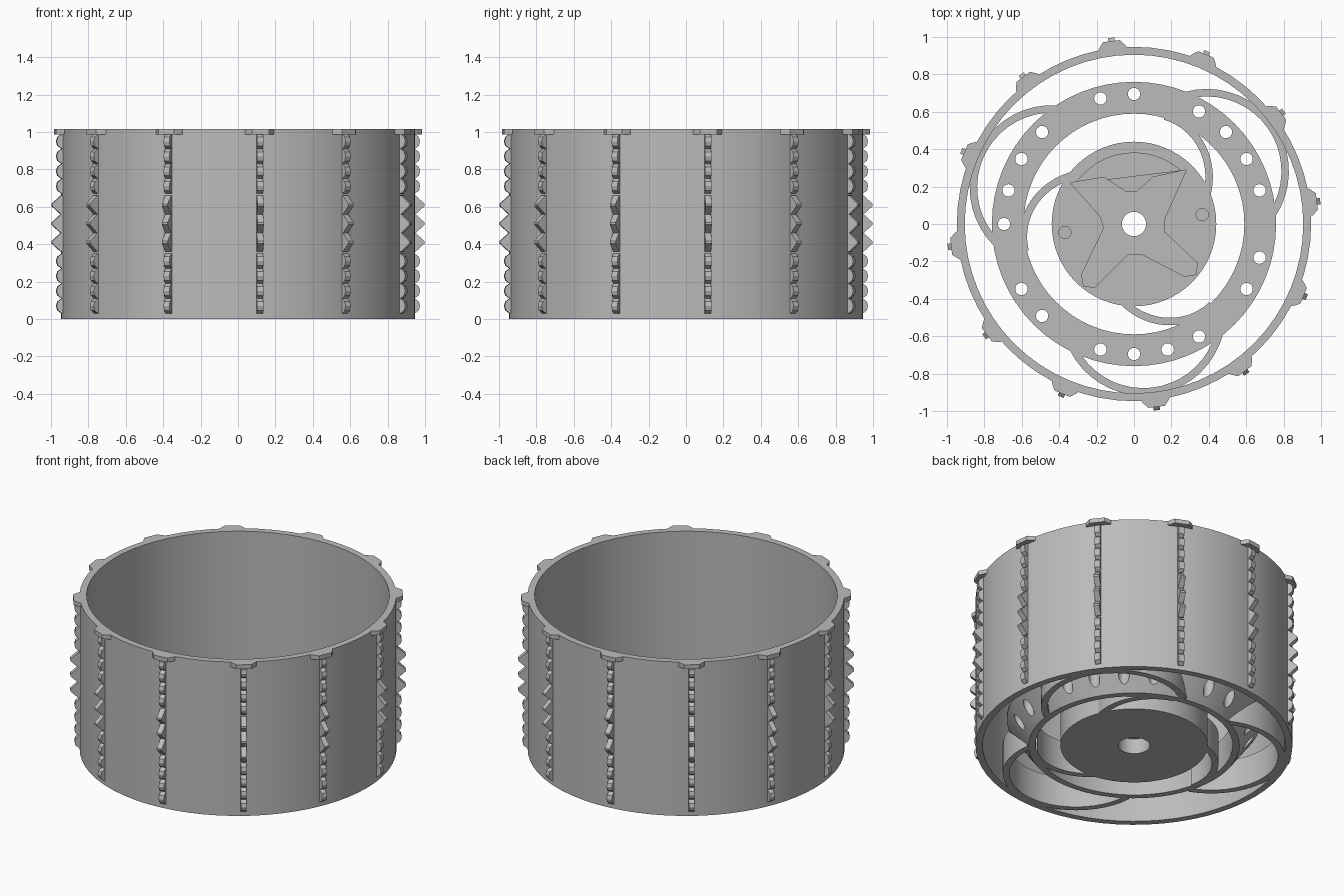
import bpy, bmesh
from math import sin, cos, pi, radians

if "Cube" in bpy.data.objects:
    bpy.data.objects.remove(bpy.data.objects["Cube"], do_unlink=True)

grey = bpy.data.materials.new("plain_grey")
grey.use_nodes = True
colour = (0.5, 0.5, 0.5, 1)
grey.diffuse_color = colour
grey.node_tree.nodes["Principled BSDF"].inputs["Base Color"].default_value = colour


def polar(r, a):
    return (r * cos(a), r * sin(a))


def finish(name, bm, smooth=True):
    bmesh.ops.recalc_face_normals(bm, faces=bm.faces)
    mesh = bpy.data.meshes.new(name)
    bm.to_mesh(mesh)
    bm.free()
    mesh.materials.append(grey)
    obj = bpy.data.objects.new(name, mesh)
    bpy.context.collection.objects.link(obj)
    if smooth:
        activate(obj)
        bpy.ops.object.shade_smooth_by_angle(angle=radians(30))
    return obj


def activate(obj):
    bpy.ops.object.select_all(action='DESELECT')
    obj.select_set(True)
    bpy.context.view_layer.objects.active = obj


def lathe(name, profile, n=64):
    bm = bmesh.new()
    rings = [[bm.verts.new((*polar(r, 2 * pi * i / n), z)) for r, z in profile]
             for i in range(n)]
    m = len(profile)
    for i in range(n):
        a, b = rings[i], rings[(i + 1) % n]
        for j in range(m):
            k = (j + 1) % m
            bm.faces.new((a[j], b[j], b[k], a[k]))
    return finish(name, bm)


def prism(bm, bottom, top):
    """Closed solid between two matching loops of 3D points."""
    a = [bm.verts.new(p) for p in bottom]
    b = [bm.verts.new(p) for p in top]
    bm.faces.new(a[::-1])
    bm.faces.new(b)
    for i in range(len(a)):
        k = (i + 1) % len(a)
        bm.faces.new((a[i], a[k], b[k], b[i]))


def upright(bm, outline, z0, z1):
    prism(bm, [(x, y, z0) for x, y in outline], [(x, y, z1) for x, y in outline])


def turn(points, a):
    return [(x * cos(a) - y * sin(a), x * sin(a) + y * cos(a)) for x, y in points]


def disc(x, y, r, n=20):
    return [(x + r * cos(2 * pi * i / n), y + r * sin(2 * pi * i / n)) for i in range(n)]


def cut(obj, bm):
    cutter = finish("cutter", bm, False)
    cutter.hide_render = True
    mod = obj.modifiers.new("cut", 'BOOLEAN')
    mod.operation = 'DIFFERENCE'
    mod.solver = 'EXACT'
    mod.object = cutter
    activate(obj)
    bpy.ops.object.modifier_apply(modifier=mod.name)
    bpy.data.objects.remove(cutter, do_unlink=True)


# Drum
TOP, WEB = 1.015, 0.2
lathe("drum", [(0.905, 0), (0.947, 0), (0.947, TOP), (0.905, TOP)])

# Middle ring: flat top, sloping underside, pierced by upright holes
ring = lathe("middle_ring", [(0.59, 0), (0.63, 0), (0.76, WEB - 0.02),
                             (0.76, WEB), (0.59, WEB)])
bm = bmesh.new()
for i in range(24):
    if i % 8 not in (0, 5):
        upright(bm, disc(*polar(0.695, radians(15 * i)), 0.033), -0.1, 0.4)
cut(ring, bm)

# Hub with a stepped bore, four-armed recess, shallow segment and pin marks
hub = lathe("hub", [(0.095, 0), (0.44, 0), (0.44, WEB), (0.065, WEB),
                    (0.065, 0.1), (0.095, 0.1)])
star = [(-0.34, 0.22), (-0.18, 0.04), (-0.16, -0.02), (-0.28, -0.27),
        (-0.27, -0.33), (-0.21, -0.34), (-0.03, -0.16), (0.04, -0.16),
        (0.27, -0.28), (0.33, -0.27), (0.34, -0.21), (0.16, -0.04),
        (0.16, 0.02), (0.28, 0.29), (0.1, 0.25), (0.01, 0.17),
        (-0.04, 0.17), (-0.16, 0.25)]
bm = bmesh.new()
upright(bm, star, WEB - 0.06, 0.4)
cut(hub, bm)
bm = bmesh.new()
upright(bm, [polar(0.38, radians(49 + 8 * i)) for i in range(13)], WEB - 0.03, 0.4)
for x, y in ((-0.37, -0.045), (0.365, 0.05)):
    upright(bm, disc(x, y, 0.033), WEB - 0.02, 0.4)
cut(hub, bm)


def strip(centre, half):
    """Thick band outline along a list of points."""
    left, right = [], []
    for i, (x, y) in enumerate(centre):
        x0, y0 = centre[max(i - 1, 0)]
        x1, y1 = centre[min(i + 1, len(centre) - 1)]
        d = ((x1 - x0) ** 2 + (y1 - y0) ** 2) ** 0.5
        nx, ny = (y0 - y1) / d * half, (x1 - x0) / d * half
        left.append((x + nx, y + ny))
        right.append((x - nx, y - ny))
    return left + right[::-1]


# Curved spokes: three outer bows and three inner sweeping arms
STEPS = 24
bow = [(0.48 + 0.42 * cos(a), 0.42 * sin(a))
       for a in (radians(-92 + 184 * i / STEPS) for i in range(STEPS + 1))]
arm = [polar(0.42 + 0.18 * sin(t * pi / 2), radians(142 + 52 * t))
       for t in (i / STEPS for i in range(STEPS + 1))]
bm_bow, bm_arm = bmesh.new(), bmesh.new()
for k in range(3):
    third = 2 * pi * k / 3
    upright(bm_bow, turn(strip(bow, 0.02), radians(276) + third), 0, WEB - 0.002)
    upright(bm_arm, turn(strip(arm, 0.02), third), 0, WEB - 0.002)
finish("outer_spokes", bm_bow)
finish("inner_spokes", bm_arm)

# Tabs on the top lip and toothed tread strips below them
tab = [(0.93, -0.085), (0.955, -0.07), (0.985, -0.045),
       (0.985, 0.045), (0.955, 0.07), (0.93, 0.085)]
small = [0.07, 0.15, 0.23, 0.31, 0.71, 0.79, 0.87, 0.95]
large = [0.41, 0.51, 0.61]
bm_tab, bm_tooth = bmesh.new(), bmesh.new()


def tooth(profile, a, half=0.017):
    sides = []
    for w in (-half, half):
        sides.append([(*turn([(r, w)], a)[0], z) for r, z in profile])
    prism(bm_tooth, *sides)


for k in range(12):
    a = radians(7 + 30 * k)
    upright(bm_tab, turn(tab, a), 0.987, TOP)
    for z in small:
        tooth([(0.935, z - 0.04), (0.95, z - 0.04), (0.972, z - 0.024),
               (0.979, z), (0.972, z + 0.024), (0.95, z + 0.04),
               (0.935, z + 0.04)], a)
    for z in large:
        tooth([(0.935, z - 0.05), (0.955, z - 0.05), (1.003, z - 0.006),
               (1.003, z + 0.006), (0.955, z + 0.05), (0.935, z + 0.05)], a)
finish("lip_tabs", bm_tab, False)
finish("tread_teeth", bm_tooth, False)
